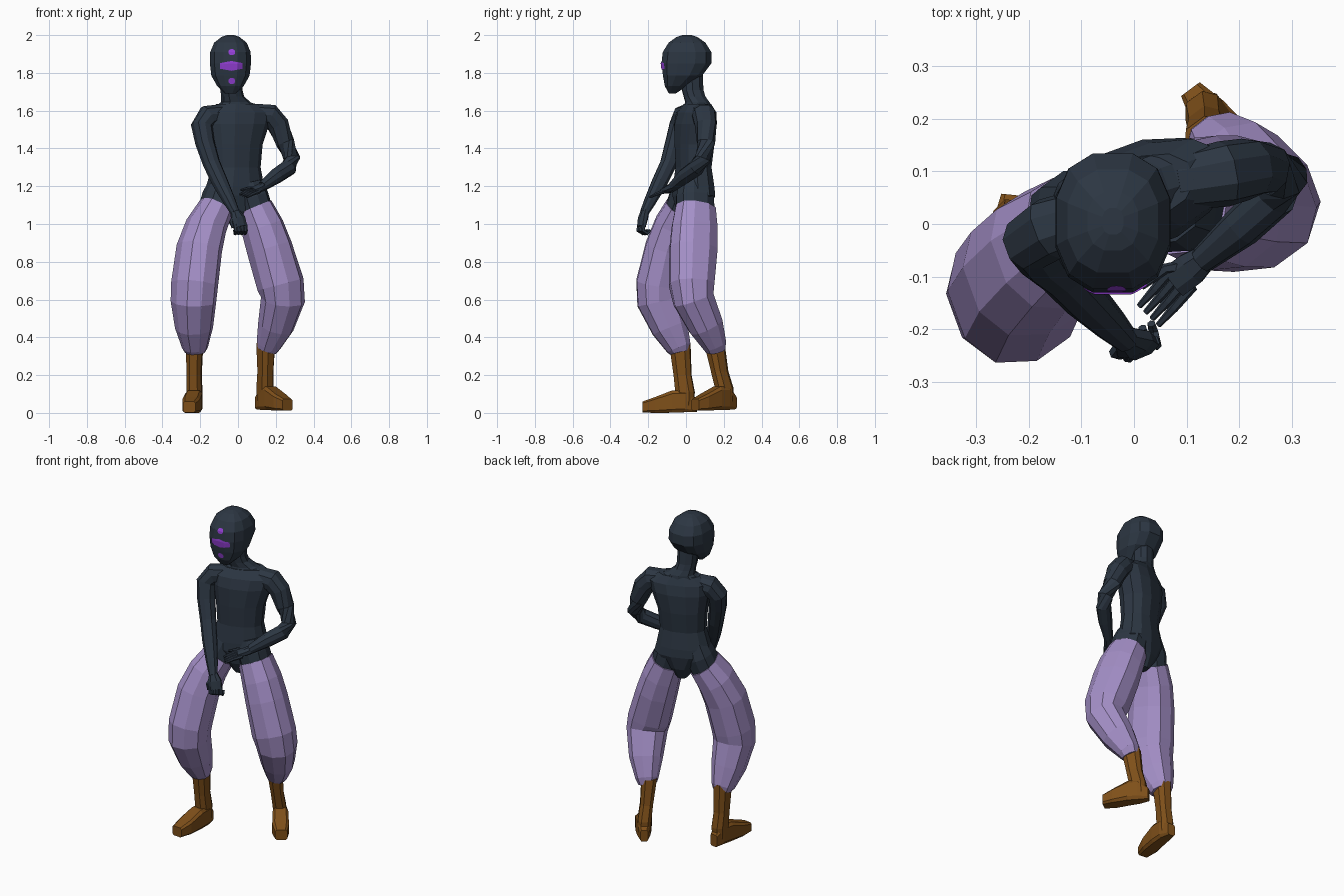
import bpy, bmesh, math
from mathutils import Vector
from mathutils.bvhtree import BVHTree


def material(name, rgb):
    m = bpy.data.materials.new(name)
    m.diffuse_color = (*rgb, 1)
    return m


SLATE = material("dark slate", (0.025, 0.037, 0.055))
LILAC = material("lilac cloth", (0.37, 0.275, 0.57))
BROWN = material("brown leather", (0.21, 0.079, 0.010))
PURPLE = material("bright purple", (0.29, 0.05, 0.66))

UP = Vector((0, 0, 1))
YAW = Vector((math.cos(0.35), math.sin(0.35), 0))   # body is turned about 20 degrees


def finish(name, bm, mat):
    me = bpy.data.meshes.new(name)
    bm.to_mesh(me)
    me.materials.append(mat)
    ob = bpy.data.objects.new(name, me)
    bpy.context.collection.objects.link(ob)
    return ob


def loft(name, rings, mat, side=YAW, normal=None, sides=10, power=2.3):
    """Skin rings (x, y, z, half width, half depth); rings follow the path unless normal is set."""
    bm = bmesh.new()
    pts = [Vector(r[:3]) for r in rings]
    top = math.cos(math.pi / sides) ** (2 / power)
    loops = []
    for i, r in enumerate(rings):
        n = normal or (pts[min(i + 1, len(pts) - 1)] - pts[max(i - 1, 0)]).normalized()
        u = (side - n * n.dot(side)).normalized()
        v = n.cross(u)
        loop = []
        for k in range(sides):
            a = 2 * math.pi * (k + 0.5) / sides
            c, s = (math.copysign(abs(t) ** (2 / power), t) / top for t in (math.cos(a), math.sin(a)))
            loop.append(bm.verts.new(pts[i] + u * c * r[3] + v * s * r[4]))
        loops.append(loop)
    for a, b in zip(loops, loops[1:]):
        for k in range(sides):
            j = (k + 1) % sides
            bm.faces.new((a[k], a[j], b[j], b[k]))
    bm.faces.new(loops[0])
    bm.faces.new(loops[-1])
    bmesh.ops.recalc_face_normals(bm, faces=bm.faces)
    return finish(name, bm, mat)


def tube(name, pts, mat, **kw):
    return loft(name, [(*p, p[-1]) for p in pts], mat, **kw)


# Torso, hips and neck
loft("torso", [
    (-0.01, 0.04, 1.00, 0.03, 0.05), (-0.01, 0.04, 1.07, 0.085, 0.085),
    (-0.015, 0.04, 1.15, 0.165, 0.10), (-0.015, 0.04, 1.20, 0.152, 0.098),
    (-0.01, 0.04, 1.30, 0.128, 0.086), (-0.01, 0.045, 1.42, 0.138, 0.096),
    (0.0, 0.05, 1.53, 0.165, 0.098), (0.008, 0.055, 1.59, 0.175, 0.085),
    (0.0, 0.06, 1.635, 0.115, 0.06)], SLATE, normal=UP, sides=12)
loft("forward_hip", [(-0.075, 0.02, 1.22, 0.07, 0.08), (-0.10, 0.008, 1.145, 0.083, 0.095),
                     (-0.13, -0.02, 1.05, 0.083, 0.096)], SLATE)
loft("rear_hip", [(0.05, 0.045, 1.22, 0.07, 0.08), (0.068, 0.047, 1.145, 0.086, 0.10),
                  (0.096, 0.05, 1.05, 0.086, 0.10)], SLATE)
loft("neck", [(0.0, 0.062, 1.615, 0.13, 0.06), (-0.012, 0.06, 1.645, 0.075, 0.058),
              (-0.028, 0.045, 1.675, 0.057, 0.055), (-0.035, 0.035, 1.71, 0.055, 0.055),
              (-0.04, 0.03, 1.80, 0.06, 0.055)], SLATE, normal=UP)

# Head: (height, front y, back y, half width)
profile = [(1.69, -0.09, -0.055, 0.028), (1.73, -0.112, 0.005, 0.070), (1.785, -0.122, 0.085, 0.101),
           (1.85, -0.130, 0.134, 0.109), (1.91, -0.123, 0.134, 0.107), (1.96, -0.092, 0.103, 0.086),
           (1.99, -0.05, 0.06, 0.048), (2.0, -0.02, 0.03, 0.02)]
head = loft("head", [(-0.04, (f + b) / 2, z, w, (b - f) / 2) for z, f, b, w in profile],
            SLATE, side=Vector((1, 0, 0)), normal=UP, sides=12, power=2.5)

# Face marks: thin plates projected onto the head
hb = bmesh.new()
hb.from_mesh(head.data)
tree = BVHTree.FromBMesh(hb)


def face_mark(name, xc, zc, half, height, nx=12, nz=4):
    bm = bmesh.new()
    grid = []
    for i in range(nx + 1):
        t = 2 * i / nx - 1
        row = []
        for j in range(nz + 1):
            x, z = xc + half * t, zc + height(t) * (2 * j / nz - 1)
            hit = tree.ray_cast(Vector((x, -1, z)), Vector((0, 1, 0)))[0]
            row.append(bm.verts.new((x, hit.y - 0.004, z)))
        grid.append(row)
    for a, b in zip(grid, grid[1:]):
        for j in range(nz):
            bm.faces.new((a[j], b[j], b[j + 1], a[j + 1]))
    finish(name, bm, PURPLE)


face_mark("eye_band", -0.035, 1.837, 0.060, lambda t: 0.026 - 0.011 * abs(t))
for name, z in (("forehead_dot", 1.91), ("chin_dot", 1.757)):
    face_mark(name, -0.033, z, 0.018, lambda t: 0.006 + 0.010 * math.sqrt(1 - t * t), 6, 2)
hb.free()

# Arms
tube("forward_arm", [
    (-0.08, 0.02, 1.585, 0.050), (-0.16, -0.01, 1.57, 0.058), (-0.192, -0.033, 1.52, 0.054),
    (-0.175, -0.06, 1.43, 0.048), (-0.14, -0.092, 1.32, 0.043), (-0.095, -0.14, 1.22, 0.040),
    (-0.045, -0.19, 1.12, 0.031), (-0.015, -0.22, 1.06, 0.023)], SLATE)
tube("bent_arm", [
    (0.08, 0.08, 1.585, 0.052), (0.17, 0.095, 1.575, 0.060), (0.212, 0.104, 1.525, 0.056),
    (0.25, 0.106, 1.43, 0.047), (0.286, 0.09, 1.345, 0.042), (0.268, 0.055, 1.298, 0.041),
    (0.205, -0.005, 1.255, 0.038), (0.13, -0.068, 1.20, 0.025)], SLATE, side=UP)

# Hands: palm, four fingers and a thumb each
loft("hanging_palm", [(-0.018, -0.216, 1.07, 0.022, 0.02), (0.0, -0.228, 1.03, 0.038, 0.022),
                      (0.012, -0.236, 0.985, 0.036, 0.018)], SLATE, sides=8)
for i in range(4):
    x, y = -0.014 + 0.017 * i, -0.247 + 0.008 * i
    tube("curled_finger", [(x, y, 1.0, 0.010), (x + 0.004, y - 0.006, 0.965, 0.010),
                           (x, y + 0.018, 0.95, 0.009), (x - 0.004, y + 0.034, 0.968, 0.007)],
         SLATE, sides=6)
tube("hanging_thumb", [(-0.02, -0.225, 1.04, 0.012), (-0.036, -0.245, 1.01, 0.010),
                       (-0.026, -0.25, 0.98, 0.007)], SLATE, sides=6)
loft("resting_palm", [(0.135, -0.063, 1.20, 0.022, 0.024), (0.108, -0.085, 1.187, 0.020, 0.032),
                      (0.075, -0.11, 1.175, 0.015, 0.032)], SLATE, side=UP, sides=8)
for i in range(4):
    x, y, z = 0.055 + 0.012 * i, -0.093 - 0.012 * i, 0.005 * (i - 2)
    tube("straight_finger", [(x + 0.02, y + 0.012, 1.176 - z, 0.010), (x - 0.015, y - 0.03, 1.163 - z, 0.008),
                             (x - 0.045, y - 0.063, 1.146 - z, 0.005)], SLATE, side=UP, sides=6)
tube("resting_thumb", [(0.10, -0.08, 1.185, 0.012), (0.06, -0.085, 1.19, 0.009),
                       (0.015, -0.12, 1.18, 0.005)], SLATE, side=UP, sides=6)

# Baggy trouser legs
loft("forward_trouser_leg", [
    (-0.118, -0.008, 1.085, 0.088, 0.10), (-0.168, -0.05, 0.99, 0.102, 0.116),
    (-0.205, -0.092, 0.87, 0.113, 0.122), (-0.230, -0.135, 0.68, 0.115, 0.128),
    (-0.236, -0.137, 0.59, 0.112, 0.120), (-0.233, -0.085, 0.45, 0.094, 0.095),
    (-0.228, -0.038, 0.345, 0.064, 0.064), (-0.227, -0.032, 0.32, 0.05, 0.05)], LILAC)
loft("rear_trouser_leg", [
    (0.085, 0.05, 1.085, 0.092, 0.105), (0.13, 0.045, 0.98, 0.105, 0.12),
    (0.167, 0.04, 0.87, 0.112, 0.125), (0.225, 0.03, 0.68, 0.118, 0.115),
    (0.238, 0.040, 0.60, 0.110, 0.105), (0.20, 0.105, 0.46, 0.090, 0.090),
    (0.162, 0.15, 0.36, 0.062, 0.062), (0.152, 0.155, 0.33, 0.05, 0.05)], LILAC)


# Boots: upright shaft and a wedge foot running heel to toe
def boot(name, shaft, foot):
    d = (Vector(foot[-1][:2]) - Vector(foot[0][:2])).normalized()
    across = Vector((-d.y, d.x, 0))
    loft(name + "_boot_shaft", shaft, BROWN, side=across, normal=UP, sides=8, power=2.6)
    loft(name + "_boot_foot", foot, BROWN, side=across, normal=Vector((d.x, d.y, 0)), sides=8, power=5)


boot("forward", [(-0.23, -0.033, 0.37, 0.044, 0.055), (-0.232, -0.018, 0.20, 0.038, 0.046),
                 (-0.23, -0.005, 0.11, 0.040, 0.050), (-0.23, -0.005, 0.04, 0.036, 0.045)],
     [(-0.228, 0.055, 0.040, 0.024, 0.036), (-0.228, 0.0, 0.062, 0.040, 0.058),
      (-0.235, -0.07, 0.060, 0.045, 0.059), (-0.248, -0.16, 0.042, 0.047, 0.042),
      (-0.258, -0.228, 0.031, 0.034, 0.029)])
boot("rear", [(0.147, 0.15, 0.37, 0.043, 0.052), (0.145, 0.178, 0.22, 0.036, 0.044),
              (0.142, 0.203, 0.13, 0.038, 0.047), (0.142, 0.21, 0.06, 0.034, 0.042)],
     [(0.107, 0.256, 0.055, 0.022, 0.035), (0.14, 0.212, 0.078, 0.037, 0.062),
      (0.175, 0.165, 0.078, 0.044, 0.062), (0.225, 0.095, 0.056, 0.047, 0.044),
      (0.262, 0.048, 0.043, 0.034, 0.031)])
